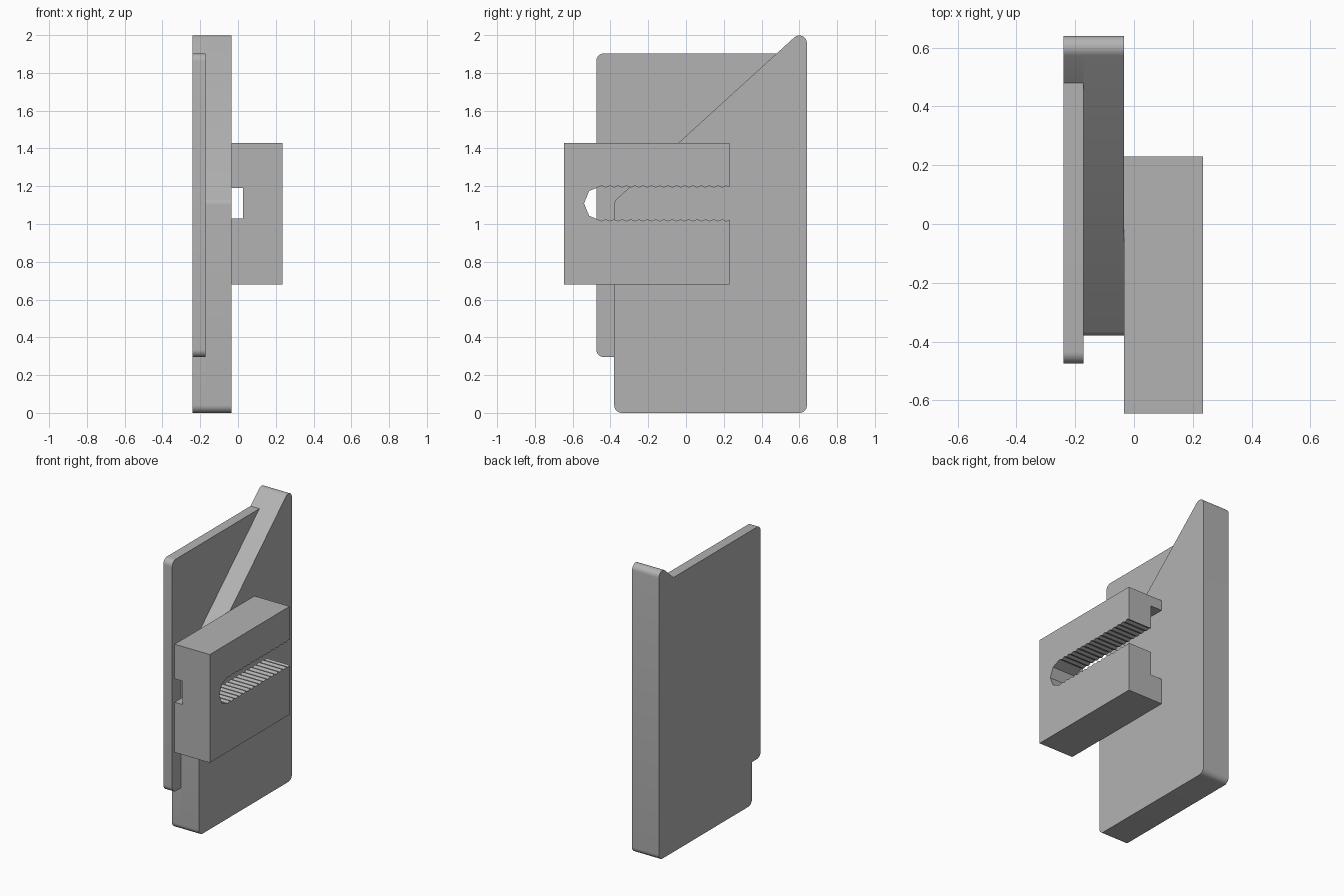
import bpy, bmesh, math
from mathutils import Vector

cube = bpy.data.objects.get("Cube")
if cube:
    bpy.data.objects.remove(cube, do_unlink=True)

grey = bpy.data.materials.new("neutral grey")
grey.use_nodes = True
COLOUR = (0.45, 0.45, 0.45, 1)
grey.diffuse_color = COLOUR
grey.node_tree.nodes["Principled BSDF"].inputs["Base Color"].default_value = COLOUR


def rounded(corners, steps=8):
    """Turn (y, z, radius) corners into an outline with filleted corners."""
    outline = []
    for i, (y, z, r) in enumerate(corners):
        p = Vector((y, z))
        if r == 0:
            outline.append(p)
            continue
        a = (Vector(corners[i - 1][:2]) - p).normalized()
        b = (Vector(corners[(i + 1) % len(corners)][:2]) - p).normalized()
        half = a.angle(b) / 2
        centre = p + (a + b).normalized() * (r / math.sin(half))
        start = p + a * (r / math.tan(half)) - centre
        end = p + b * (r / math.tan(half)) - centre
        sweep = start.angle(end)
        for k in range(steps + 1):
            t = k / steps
            arc = (start * math.sin((1 - t) * sweep) + end * math.sin(t * sweep)) / math.sin(sweep)
            outline.append(centre + arc)
    return outline


def extrude(name, outline, x0, x1):
    """Prism with a (y, z) outline running from x0 to x1."""
    bm = bmesh.new()
    face = bm.faces.new([bm.verts.new((x0, y, z)) for y, z in outline])
    side = bmesh.ops.extrude_face_region(bm, geom=[face])
    verts = [g for g in side["geom"] if isinstance(g, bmesh.types.BMVert)]
    bmesh.ops.translate(bm, verts=verts, vec=(x1 - x0, 0, 0))
    bmesh.ops.recalc_face_normals(bm, faces=bm.faces)
    mesh = bpy.data.meshes.new(name)
    bm.to_mesh(mesh)
    bm.free()
    mesh.materials.append(grey)
    obj = bpy.data.objects.new(name, mesh)
    bpy.context.collection.objects.link(obj)
    return obj


def box(name, x0, x1, y0, y1, z0, z1):
    return extrude(name, [(y0, z0), (y1, z0), (y1, z1), (y0, z1)], x0, x1)


def select_only(obj):
    bpy.ops.object.select_all(action='DESELECT')
    obj.select_set(True)
    bpy.context.view_layer.objects.active = obj


R = 0.04
BACK, STEP, FACE = -0.24, -0.172, -0.034   # x of the plate layers


def slope(y):
    return 1.466 + 0.91 * y


# Thin backing layer: tall flange merged with the body outline
backing = extrude("backing_plate", rounded([
    (-0.475, 0.295, R), (-0.38, 0.295, 0), (-0.38, 0, R), (0.64, 0, R),
    (0.64, slope(0.64), R), (0.48, slope(0.48), 0), (-0.475, slope(0.48), R)]), BACK, STEP)

# Thick body with the sloping upper edge
body = extrude("body_plate", rounded([
    (-0.38, 0, R), (0.64, 0, R), (0.64, slope(0.64), R), (-0.38, slope(-0.38), R)]), STEP, FACE)

for plate in (backing, body):
    select_only(plate)
    bpy.ops.object.shade_smooth_by_angle(angle=math.radians(30))

# Clamp block
MID, BACK_Y = 1.109, 0.23
clamp = box("clamp_block", FACE, 0.235, -0.645, BACK_Y, 0.68, 1.43)

# Slot cutter: a row of overlapping octagons gives the serrated edges
r, pitch, first, count = 0.093, 0.044, -0.447, 18
dip = r - pitch / 2 * math.tan(math.pi / 8)
top = []
for i in range(count):
    y = first + i * pitch
    top += [(y, r), (y + pitch / 2, dip)]
nose = r * math.sqrt(0.5)
top = [(first - nose, nose)] + top
slot = [(first - r, MID)] + [(y, MID + h) for y, h in top] + [(y, MID - h) for y, h in reversed(top)]

cutters = [
    extrude("slot_cutter", slot, -0.2, 0.4),
    box("recess_cutter", -0.2, 0.055, -0.54, 0.5, MID - 0.25, MID + 0.25),
    box("notch_cutter", -0.2, 0.026, -0.8, -0.3, MID - 0.081, MID + 0.081),
]
for cutter in cutters:
    cutter.hide_render = True
    select_only(clamp)
    mod = clamp.modifiers.new("cut", 'BOOLEAN')
    mod.operation = 'DIFFERENCE'
    mod.solver = 'EXACT'
    mod.object = cutter
    bpy.ops.object.modifier_apply(modifier=mod.name)
    bpy.data.objects.remove(cutter, do_unlink=True)
